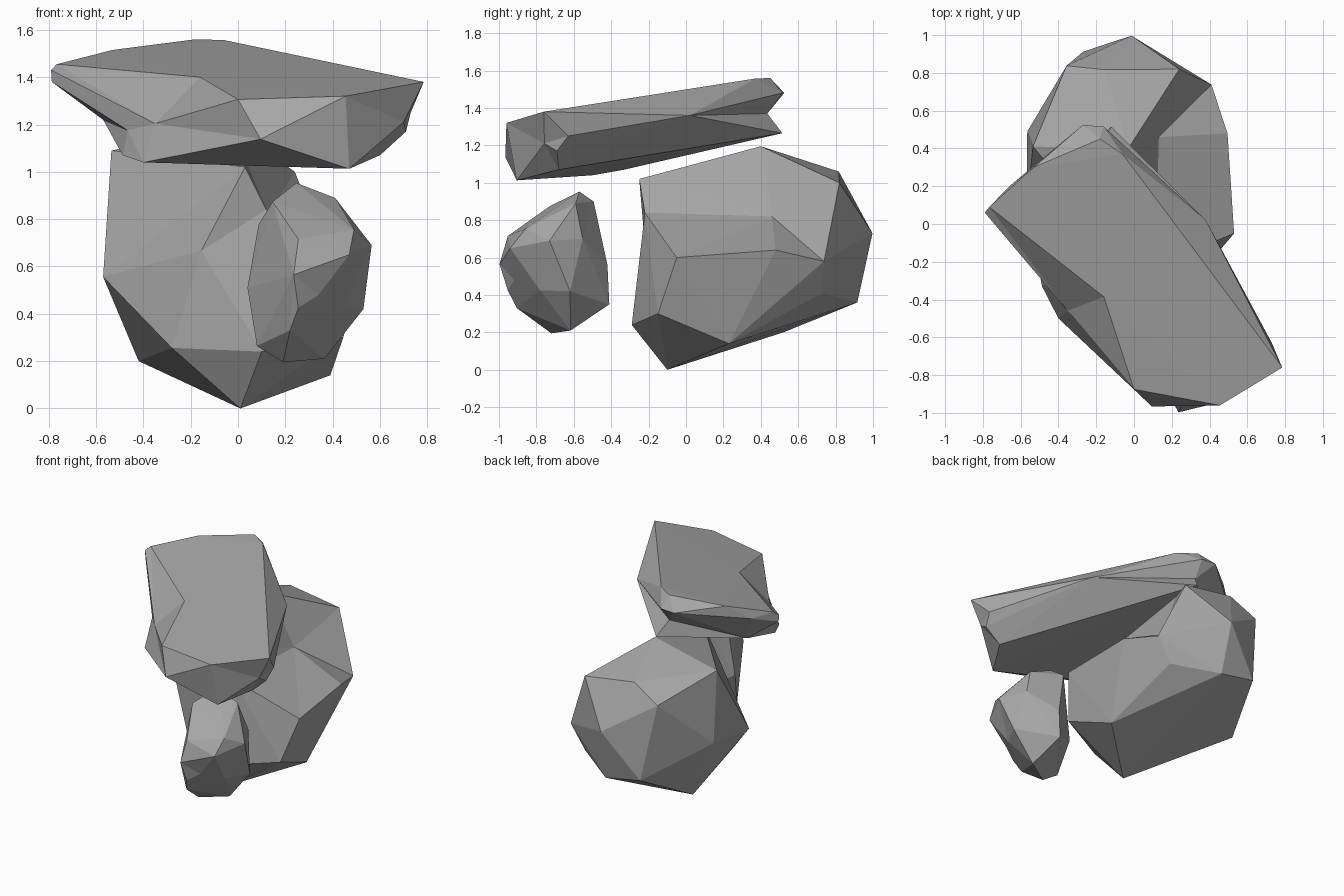
import bpy, bmesh
from mathutils import Vector

stone = bpy.data.materials.new("grey stone")
stone.diffuse_color = (0.38, 0.38, 0.38, 1)


def rock(name, points, dents=()):
    """Faceted rock: hull around corner points, then push some corners inward.
    dents: (corner used for the hull, final corner)"""
    bm = bmesh.new()
    moved = []
    for p in points:
        bm.verts.new(p)
    for start, end in dents:
        moved.append((bm.verts.new(start), Vector(end)))
    bmesh.ops.convex_hull(bm, input=bm.verts[:])
    for v, end in moved:
        if v.is_valid and v.link_faces:
            v.co = end
    loose = [v for v in bm.verts if not v.link_faces]
    bmesh.ops.delete(bm, geom=loose, context='VERTS')
    bmesh.ops.recalc_face_normals(bm, faces=bm.faces[:])
    me = bpy.data.meshes.new(name)
    bm.to_mesh(me)
    bm.free()
    me.materials.append(stone)
    ob = bpy.data.objects.new(name, me)
    bpy.context.collection.objects.link(ob)
    return ob


# large boulder at the back, with a ledge broken into its right side
rock("large_boulder", [
    (.03, -.25, 1.02), (.10, -.29, .24), (.445, -.15, .30), (.01, -.10, 0),
    (.39, .23, .14), (.53, -.05, .60), (.495, .48, .64), (.24, .82, 1.0),
    (-.357, .838, .95), (-.156, .817, 1.06), (-.013, .997, .73),
    (.005, .916, .36), (-.27, .912, .41), (.30, .73, .41), (-.42, .52, .20),
    (-.03, .40, 1.195), (-.535, .41, 1.09), (-.57, .09, .556),
    (-.565, .49, .60), (-.28, -.16, .256)],
    dents=[((.47, .50, .90), (.13, .46, .82)),
           ((.45, .77, .60), (.41, .738, .58)),
           ((.22, -.26, .85), (.12, -.22, .84)),
           ((-.155, -.27, .667), (-.155, -.22, .667))])

# small upright rock in front
rock("small_rock", [
    (.247, -.57, .953), (.41, -.59, .89), (.146, -.73, .874),
    (.49, -.857, .755), (.565, -.73, .69), (.255, -.953, .715),
    (.235, -.997, .565), (.255, -.953, .425), (.47, -.94, .65),
    (.53, -.62, .42), (.365, -.617, .21), (.19, -.72, .195),
    (.08, -.70, .264), (.04, -.62, .51), (.087, -.62, .777),
    (.20, -.494, .90), (.30, -.41, .35), (.30, -.42, .56),
    (.22, -.905, .33)],
    dents=[((.40, -.96, .50), (.34, -.92, .48)),
           ((.53, -.56, .72), (.47, -.553, .70)),
           ((.56, -.80, .48), (.44, -.78, .425))])

# flat slab resting across the top, chipped at the left, notched at the back
rock("top_slab", [
    (.455, -.96, 1.32), (.785, -.76, 1.38), (.095, -.966, 1.138),
    (.47, -.905, 1.013), (.60, -.68, 1.07), (.71, -.69, 1.17),
    (.73, -.63, 1.25), (-.18, .45, 1.56), (-.06, .37, 1.557),
    (-.27, .525, 1.48), (-.16, .515, 1.48), (-.12, .515, 1.265),
    (-.40, -.50, 1.04), (-.487, -.33, 1.07), (0, -.875, 1.306),
    (-.79, .06, 1.43), (-.787, .06, 1.38), (-.766, .09, 1.455),
    (-.66, .20, 1.42), (-.53, .30, 1.515), (.38, .02, 1.36)],
    dents=[((-.17, .56, 1.37), (-.17, .435, 1.37)),
           ((.80, -.80, 1.23), (.70, -.757, 1.21)),
           ((-.16, -.385, 1.43), (-.16, -.385, 1.40)),
           ((-.46, -.52, 1.34), (-.35, -.46, 1.204)),
           ((-.60, -.34, 1.20), (-.466, -.32, 1.175)),
           ((-.70, .12, 1.20), (-.57, .11, 1.22))])
